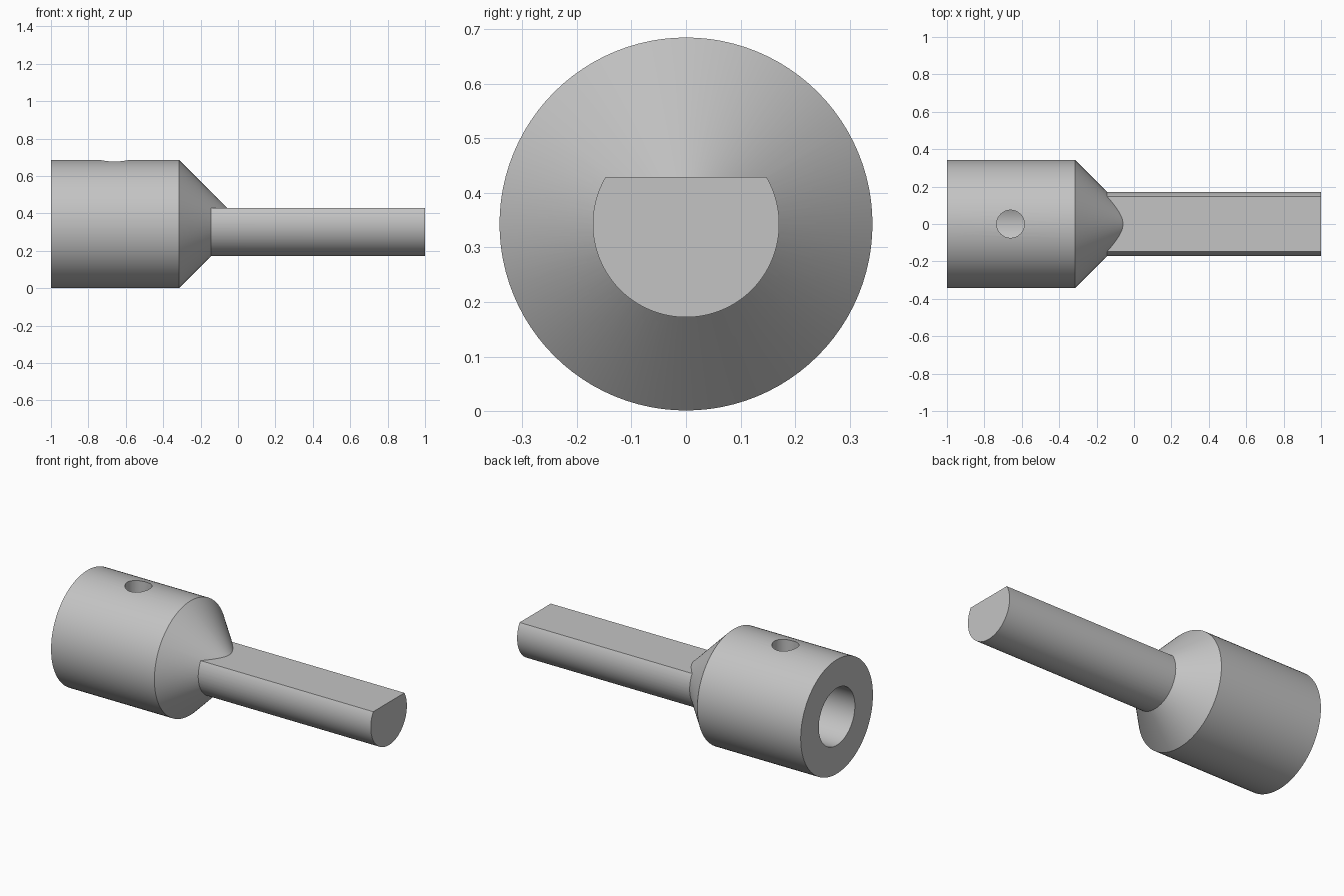
import bpy
import bmesh
from math import pi, radians, sin, cos, asin
from mathutils import Vector, Matrix

if "Cube" in bpy.data.objects:
    bpy.data.objects.remove(bpy.data.objects["Cube"])

AXIS_Z = 0.343
BODY_R, SHAFT_R = 0.342, 0.171
SHOULDER_X = -0.315
FLAT = 0.086          # height of the shaft flat above the axis
SEGMENTS = 96

steel = bpy.data.materials.new("grey steel")
steel.use_nodes = True
GREY = (0.55, 0.55, 0.55, 1)
steel.diffuse_color = GREY
steel.node_tree.nodes["Principled BSDF"].inputs["Base Color"].default_value = GREY


def finish(name, bm):
    bmesh.ops.remove_doubles(bm, verts=bm.verts, dist=1e-5)
    bmesh.ops.recalc_face_normals(bm, faces=bm.faces)
    mesh = bpy.data.meshes.new(name)
    bm.to_mesh(mesh)
    bm.free()
    mesh.materials.append(steel)
    obj = bpy.data.objects.new(name, mesh)
    bpy.context.collection.objects.link(obj)
    return obj


def lathe(name, profile):
    """Revolve (x, radius) points about the long axis."""
    bm = bmesh.new()
    verts = [bm.verts.new((x, 0, AXIS_Z + r)) for x, r in profile]
    edges = [bm.edges.new(pair) for pair in zip(verts, verts[1:])]
    bmesh.ops.spin(bm, geom=verts + edges, cent=(0, 0, AXIS_Z), axis=(1, 0, 0),
                   angle=2 * pi, steps=SEGMENTS, use_merge=True)
    return finish(name, bm)


def boolean(target, other, operation):
    mod = target.modifiers.new(other.name, "BOOLEAN")
    mod.object, mod.operation, mod.solver = other, operation, "EXACT"
    bpy.context.view_layer.objects.active = target
    bpy.ops.object.modifier_apply(modifier=mod.name)
    bpy.data.objects.remove(other)


# Socket body with blind bore and 45 degree nose
adapter = lathe("socket_adapter", [
    (SHOULDER_X, 0), (SHOULDER_X, SHAFT_R), (-1, SHAFT_R), (-1, BODY_R),
    (SHOULDER_X, BODY_R), (SHOULDER_X + BODY_R, 0)])

# Shaft with a D-shaped section
bm = bmesh.new()
start = asin(FLAT / SHAFT_R)
sweep = pi + 2 * start
ring = []
for i in range(SEGMENTS + 1):
    a = start - sweep * i / SEGMENTS
    ring.append(bm.verts.new((-0.22, SHAFT_R * cos(a), AXIS_Z + SHAFT_R * sin(a))))
cap = bm.faces.new(ring)
end = bmesh.ops.extrude_face_region(bm, geom=[cap], use_keep_orig=True)
bmesh.ops.translate(bm, vec=Vector((1.22, 0, 0)),
                    verts=[g for g in end["geom"] if isinstance(g, bmesh.types.BMVert)])
boolean(adapter, finish("flatted_shaft", bm), "UNION")

# Set-screw hole through the top wall only
bm = bmesh.new()
bmesh.ops.create_cone(bm, cap_ends=True, segments=48, radius1=0.074, radius2=0.074,
                      depth=0.5, matrix=Matrix.Translation((-0.66, 0, AXIS_Z + 0.3)))
boolean(adapter, finish("set_screw_hole", bm), "DIFFERENCE")

bpy.ops.object.select_all(action="DESELECT")
adapter.select_set(True)
bpy.context.view_layer.objects.active = adapter
bpy.ops.object.shade_smooth_by_angle(angle=radians(25))
